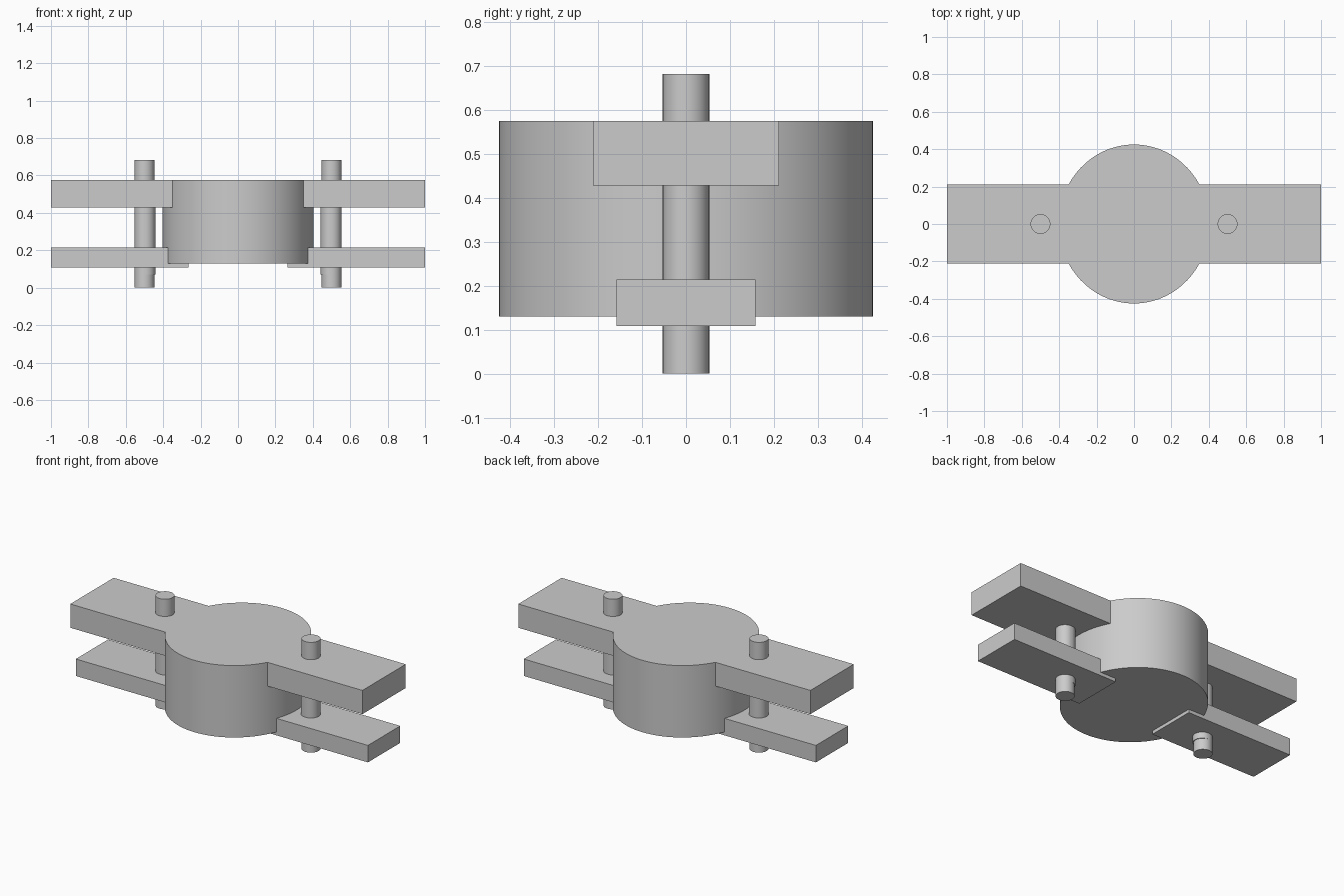
import bpy, math

cube = bpy.data.objects.get("Cube")
if cube:
    bpy.data.objects.remove(cube, do_unlink=True)

grey = bpy.data.materials.new("plain grey")
grey.use_nodes = True
colour = (0.6, 0.6, 0.6, 1)
grey.diffuse_color = colour
grey.node_tree.nodes["Principled BSDF"].inputs["Base Color"].default_value = colour


def finish(name):
    ob = bpy.context.object
    ob.name = name
    ob.data.materials.append(grey)
    bpy.ops.object.transform_apply(location=False, rotation=False, scale=True)
    return ob


def bar(name, x0, x1, half_y, z0, z1):
    bpy.ops.mesh.primitive_cube_add(size=1, location=((x0 + x1) / 2, 0, (z0 + z1) / 2))
    bpy.context.object.scale = (abs(x1 - x0), 2 * half_y, z1 - z0)
    return finish(name)


def drum(name, x, rx, ry, z0, z1, sides):
    bpy.ops.mesh.primitive_cylinder_add(vertices=sides, radius=1, depth=1,
                                        location=(x, 0, (z0 + z1) / 2))
    bpy.context.object.scale = (rx, ry, z1 - z0)
    ob = finish(name)
    bpy.ops.object.shade_smooth_by_angle(angle=math.radians(30))
    return ob


# Slightly oval central body
drum("central_body", 0, 0.403, 0.425, 0.13, 0.575, 96)

for side, s in (("left", 1), ("right", -1)):
    # Upper arm meets its partner at the centre, flush with the body top
    bar(side + "_upper_arm", 0, s, 0.212, 0.428, 0.575)
    # Lower arm ends under the body, just below its base
    bar(side + "_lower_arm", s * 0.265, s, 0.158, 0.109, 0.214)
    # Pin through both arms, with a slightly offset sleeve between them
    drum(side + "_pin", s * 0.5, 0.053, 0.053, 0, 0.682, 40)
    drum(side + "_pin_sleeve", s * 0.495, 0.053, 0.053, 0.07, 0.5, 40)
